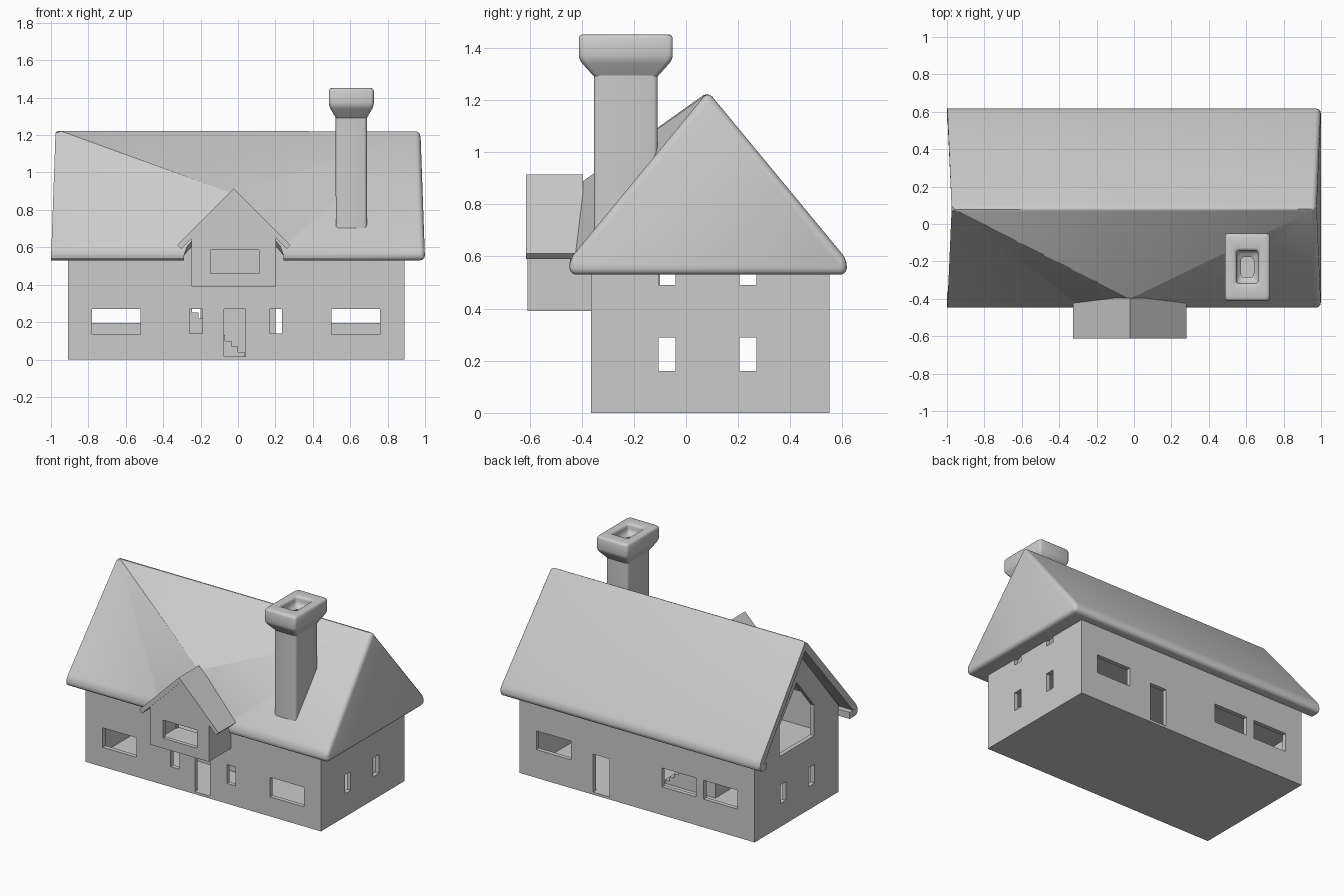
import bpy, bmesh, math
from mathutils import Vector

if "Cube" in bpy.data.objects:
    bpy.data.objects.remove(bpy.data.objects["Cube"])

CX = -0.0225  # dormer centre line


def finish(name, bm, smooth=False):
    bmesh.ops.recalc_face_normals(bm, faces=bm.faces[:])
    me = bpy.data.meshes.new(name)
    bm.to_mesh(me)
    bm.free()
    ob = bpy.data.objects.new(name, me)
    bpy.context.collection.objects.link(ob)
    if smooth:
        shade(ob)
    return ob


def activate(ob):
    bpy.ops.object.select_all(action='DESELECT')
    ob.select_set(True)
    bpy.context.view_layer.objects.active = ob


def shade(ob):
    activate(ob)
    bpy.ops.object.shade_smooth_by_angle(angle=math.radians(30))


def prism(bm, pts, axis, a, b):
    """Extrude a 2D outline along x (points are y,z) or y (points are x,z)."""
    def place(p, t):
        return (t, p[0], p[1]) if axis == 'x' else (p[0], t, p[1])
    r0 = [bm.verts.new(place(p, a)) for p in pts]
    r1 = [bm.verts.new(place(p, b)) for p in pts]
    n = len(pts)
    fs = [bm.faces.new(r0), bm.faces.new(r1[::-1])]
    fs += [bm.faces.new((r0[i], r1[i], r1[(i + 1) % n], r0[(i + 1) % n])) for i in range(n)]


def box(bm, x0, x1, y0, y1, z0, z1):
    prism(bm, [(x0, z0), (x1, z0), (x1, z1), (x0, z1)], 'y', y0, y1)


def pentagon(a, b, z0, z1, peak):
    return [(a, z0), (b, z0), (b, z1), ((a + b) / 2, peak), (a, z1)]


def cut(ob, cutter):
    m = ob.modifiers.new("cut", 'BOOLEAN')
    m.operation, m.solver, m.object = 'DIFFERENCE', 'EXACT', cutter
    activate(ob)
    bpy.ops.object.modifier_apply(modifier=m.name)
    bpy.data.objects.remove(cutter)


# House walls with gables
bm = bmesh.new()
prism(bm, pentagon(-0.365, 0.55, 0, 0.60, 1.15), 'x', -0.91, 0.89)
walls = finish("house_walls", bm)
bm = bmesh.new()
prism(bm, pentagon(-0.335, 0.52, 0.015, 0.80, 1.4), 'x', -0.88, 0.86)
cut(walls, finish("cavity_cutter", bm))

# Wall openings
bm = bmesh.new()
front = [(-0.78, -0.52, 0.135, 0.27), (0.50, 0.76, 0.135, 0.27), (-0.26, -0.19, 0.14, 0.27),
         (0.17, 0.235, 0.14, 0.27), (-0.075, 0.04, 0.017, 0.27), (-0.215, 0.17, 0.41, 0.9)]
back = [(0.495, 0.76, 0.195, 0.325), (0.20, 0.325, 0.017, 0.28),
        (-0.46, -0.20, 0.195, 0.325), (-0.78, -0.52, 0.195, 0.325)]
for x0, x1, z0, z1 in front:
    box(bm, x0, x1, -0.40, -0.31, z0, z1)
for x0, x1, z0, z1 in back:
    box(bm, x0, x1, 0.50, 0.60, z0, z1)
for y0, y1 in ((-0.105, -0.04), (0.205, 0.27)):
    box(bm, -0.95, -0.85, y0, y1, 0.16, 0.29)
    box(bm, 0.83, 0.93, y0, y1, 0.16, 0.29)
    box(bm, 0.83, 0.93, y0, y1, 0.49, 0.62)
prism(bm, pentagon(-0.10, 0.28, 0.49, 0.70, 0.93), 'x', -0.95, -0.85)
cut(walls, finish("opening_cutter", bm))

# Attic floor
bm = bmesh.new()
box(bm, -0.885, 0.865, -0.34, 0.525, 0.375, 0.40)
finish("attic_floor", bm)

# Indoor stairs
bm = bmesh.new()
for i in range(11):
    x = 0.035 - 0.035 * i
    box(bm, x - 0.035, x, 0.02, 0.18, 0.01, 0.04 + 0.03 * i)
finish("stairs", bm)

# Main roof: open shell, front slope drawn out to the dormer peak
ZB, ZT, ZA, YF, YB, YR = 0.53, 0.588, 1.232, -0.447, 0.617, 0.085


def end_x(z):
    return 1.0 - 0.025 * (z - ZB) / 0.7


bm = bmesh.new()
V = {}
for tag, s in (("L", -1), ("R", 1)):
    V[tag + "a"] = (s * end_x(ZA), YR, ZA)
    for side, y, yi in (("f", YF, -0.36), ("b", YB, 0.545)):
        V[tag + side + "b"] = (s, y, ZB)
        V[tag + side + "t"] = (s * end_x(ZT), y, ZT)
        V[tag + side + "i"] = (0.88 if s > 0 else -1, yi, ZB)
    m = CX + s * 0.265
    V["m" + tag + "b"], V["m" + tag + "t"], V["m" + tag + "i"] = (m, YF, ZB), (m, YF, ZT), (m, -0.36, ZB)
V["P"] = (CX, -0.40, 0.885)
v = {k: bm.verts.new(c) for k, c in V.items()}
for f in ("La Ra Rbt Lbt", "Lbt Rbt Rbb Lbb", "Lbb Rbb Rbi Lbi",
          "La mLt Lft", "La P mLt", "La Ra P", "Ra mRt P", "Ra Rft mRt",
          "Lft mLt mLb Lfb", "mRt Rft Rfb mRb", "Lfb mLb mLi Lfi", "mRb Rfb Rfi mRi",
          "Rfb Rft Ra Rbt Rbb", "Rfb Rbb Rbi Rfi"):
    bm.faces.new([v[k] for k in f.split()])
bmesh.ops.recalc_face_normals(bm, faces=bm.faces[:])
edges = [e for e in bm.edges if len(e.link_faces) == 2 and v["P"] not in e.verts
         and e.calc_face_angle() > 0.5]
bmesh.ops.bevel(bm, geom=edges, offset=0.026, offset_type='OFFSET', segments=3,
                profile=0.5, affect='EDGES', clamp_overlap=True)
roof = finish("main_roof", bm)
me = roof.data
big = max(me.polygons, key=lambda p: p.area)
if big.normal.z < 0:
    me.flip_normals()
sol = roof.modifiers.new("thickness", 'SOLIDIFY')
sol.thickness, sol.offset = 0.045, -1
activate(roof)
bpy.ops.object.modifier_apply(modifier=sol.name)
shade(roof)

# Dormer box
bm = bmesh.new()
prism(bm, pentagon(CX - 0.225, CX + 0.225, 0.39, 0.66, 0.885), 'y', -0.608, -0.34)
dormer = finish("dormer_walls", bm)
bm = bmesh.new()
prism(bm, pentagon(CX - 0.20, CX + 0.20, 0.415, 0.65, 0.85), 'y', -0.58, -0.30)
cut(dormer, finish("dormer_cavity_cutter", bm))
bm = bmesh.new()
box(bm, -0.148, 0.112, -0.65, -0.55, 0.46, 0.585)
cut(dormer, finish("dormer_window_cutter", bm))

# Dormer roof
bm = bmesh.new()
half = [(0.303, 0.612), (0.282, 0.591)]
outline = [(CX, 0.915), *[(CX + x, z) for x, z in half], (CX, 0.873),
           *[(CX - x, z) for x, z in half[::-1]]]
prism(bm, outline, 'y', -0.613, -0.395)
finish("dormer_roof", bm)

# Chimney: rectangular rings from the shaft over the cap into the flue
bm = bmesh.new()
rings = [(0.083, 0.122, 0.60), (0.083, 0.122, 1.29), (0.12, 0.18, 1.355), (0.12, 0.18, 1.452),
         (0.058, 0.088, 1.452), (0.058, 0.088, 1.40), (0.035, 0.055, 1.38), (0.035, 0.055, 1.25)]
loops = [[bm.verts.new((0.606 + sx * hx, -0.231 + sy * hy, z))
          for sx, sy in ((-1, -1), (1, -1), (1, 1), (-1, 1))] for hx, hy, z in rings]
for a, b in zip(loops, loops[1:]):
    for i in range(4):
        j = (i + 1) % 4
        bm.faces.new((a[i], a[j], b[j], b[i]))
bm.faces.new(loops[0][::-1])
bm.faces.new(loops[-1])
cap = [e for e in bm.edges if min(w.co.z for w in e.verts) > 1.34
       and max(abs(w.co.x - 0.606) for w in e.verts) > 0.05]
shaft = [e for e in bm.edges if e.verts[0] in loops[0] + loops[1] and e.verts[1] in loops[0] + loops[1]
         and abs(e.verts[0].co.z - e.verts[1].co.z) > 0.3]
slant = [e for e in bm.edges if {w in loops[1] for w in e.verts} == {True, False} and e not in shaft]
bmesh.ops.bevel(bm, geom=cap + slant + shaft, offset=0.016, offset_type='OFFSET', segments=3,
                profile=0.5, affect='EDGES', clamp_overlap=True)
finish("chimney", bm, smooth=True)
